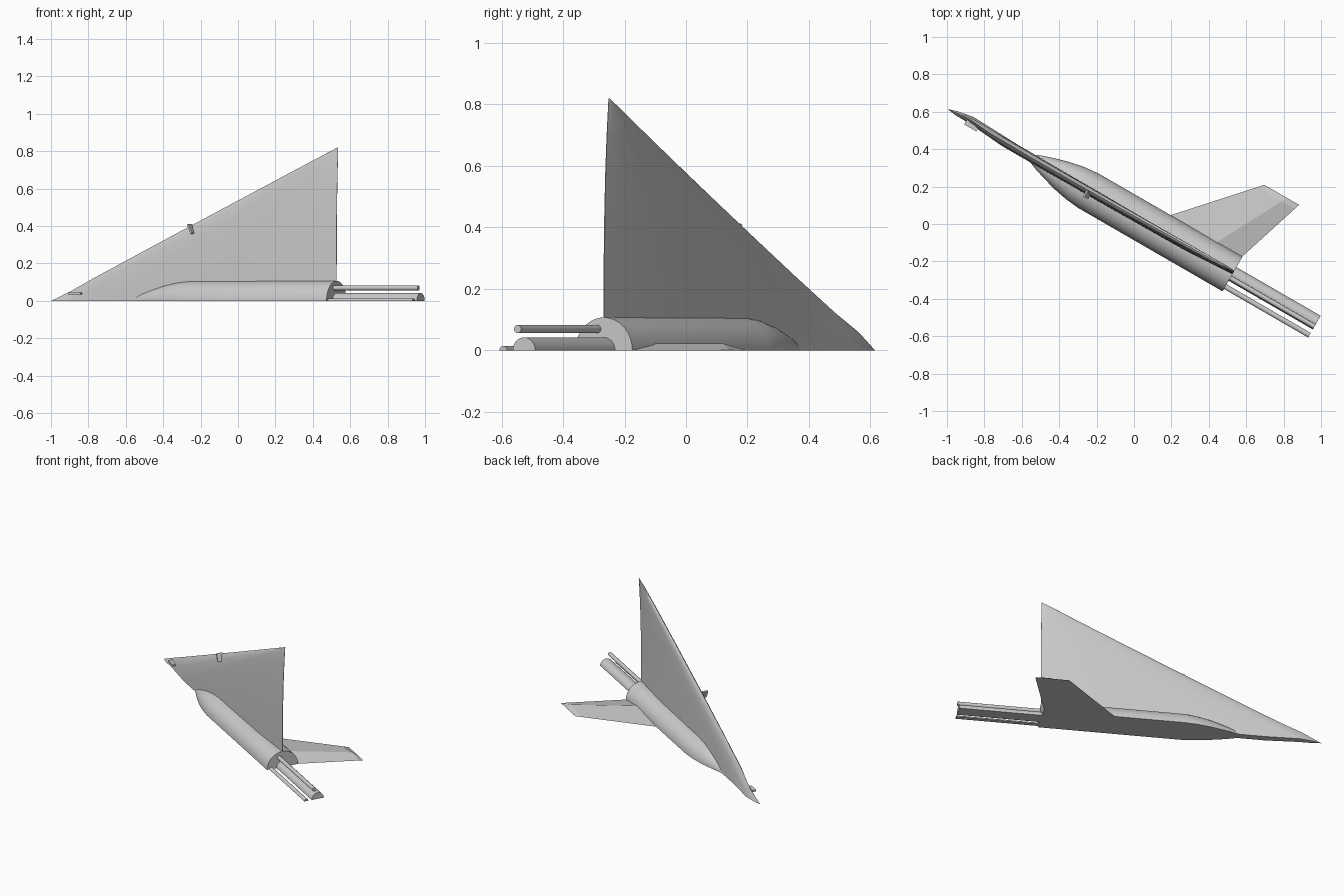
import bpy, bmesh, math
from mathutils import Matrix

cube = bpy.data.objects.get("Cube")
if cube:
    bpy.data.objects.remove(cube, do_unlink=True)

gray = bpy.data.materials.new("light_gray")
gray.use_nodes = True
COLOR = (0.6, 0.6, 0.6, 1)
gray.diffuse_color = COLOR
gray.node_tree.nodes["Principled BSDF"].inputs["Base Color"].default_value = COLOR

# The parts are laid out along x, then the whole assembly is yawed
YAW = Matrix.Rotation(math.radians(-30), 4, 'Z')
AXIS = 0.032
TAIL = 0.59
STING_END = 1.11


def loft(name, rings, angle=30):
    """Skin a list of closed rings and cap both ends."""
    bm = bmesh.new()
    loops = [[bm.verts.new(p) for p in ring] for ring in rings]
    n = len(loops[0])
    for a, b in zip(loops, loops[1:]):
        for i in range(n):
            j = (i + 1) % n
            bm.faces.new((a[i], a[j], b[j], b[i]))
    bm.faces.new(loops[0])
    bm.faces.new(loops[-1])
    bmesh.ops.recalc_face_normals(bm, faces=bm.faces)
    mesh = bpy.data.meshes.new(name)
    bm.to_mesh(mesh)
    bm.free()
    mesh.materials.append(gray)
    obj = bpy.data.objects.new(name, mesh)
    bpy.context.collection.objects.link(obj)
    obj.matrix_world = YAW
    bpy.ops.object.select_all(action='DESELECT')
    obj.select_set(True)
    bpy.context.view_layer.objects.active = obj
    bpy.ops.object.shade_smooth_by_angle(angle=math.radians(angle))
    return obj


def arc(x, y, z, r, span=math.pi, steps=24):
    """Points on a circle, or half circle, across the long axis."""
    count = steps + 1 if span < 4 else steps
    return [(x, y + r * math.cos(span * i / steps), z + r * math.sin(span * i / steps))
            for i in range(count)]


def box(name, center, size, tilt=0):
    bm = bmesh.new()
    bmesh.ops.create_cube(bm, size=1)
    place = Matrix.Translation(center) @ Matrix.Rotation(tilt, 4, 'Y')
    bm.transform(place @ Matrix.Diagonal((*size, 1)))
    mesh = bpy.data.meshes.new(name)
    bm.to_mesh(mesh)
    bm.free()
    mesh.materials.append(gray)
    obj = bpy.data.objects.new(name, mesh)
    bpy.context.collection.objects.link(obj)
    obj.matrix_world = YAW


# Half fuselage with a curved nose
profile = [(-0.69, 0.005), (-0.605, 0.04), (-0.55, 0.058), (-0.466, 0.082),
           (-0.38, 0.099), (-0.3, 0.107), (TAIL, 0.107)]
loft("fuselage", [arc(x, AXIS, 0, r) for x, r in profile])

# Delta wing, standing upright, with a drooped front corner
SPAN = 0.82
SECTION = [(0, 0), (0.03, 0.5), (0.08, 0.85), (0.2, 1), (0.5, 1), (0.8, 0.8), (1, 0.08)]


def wing_ring(z):
    t = z / SPAN
    front = -1.171 + 1.757 * t
    half = 0.024 * max(1 - t, 0.001) ** 0.4

    def point(f, side):
        x = front + (TAIL - front) * f
        droop = 0.014 * math.exp(-((x + 1.03) / 0.1) ** 2)
        return (x, AXIS + 0.018 * t ** 3 + droop + side * half * SECTION_AT[f], z)

    return ([point(f, 1) for f, _ in SECTION] +
            [point(f, -1) for f, _ in reversed(SECTION[1:])])


SECTION_AT = dict(SECTION)
loft("wing", [wing_ring(SPAN * s) for s in (0, 0.07, 0.15, 0.3, 0.5, 0.7, 0.85, 0.95, 1)])

# Half tail fin with a single ridge and a bevelled tip
def fin_ring(y, height):
    front = 0.066 + 0.902 * (y - 0.05)
    rear = 0.56 + 0.32 * (y - 0.05)
    ridge = front + 0.65 * (rear - front)
    return [(front, y, 0), (ridge, y, height), (rear, y, 0)]


loft("tail_fin", [fin_ring(0.05, 0.022), fin_ring(0.5, 0.022), fin_ring(0.53, 0.001)], 8)

# Rear support tube and its two thin rods
loft("support_tube", [arc(x, AXIS, 0, 0.042) for x in (TAIL - 0.02, STING_END)])
loft("upper_rod", [arc(x, 0.008, 0.069, 0.013, math.tau) for x in (TAIL - 0.02, STING_END)])
loft("lower_rod", [arc(x, -0.046, 0, 0.014) for x in (TAIL - 0.02, STING_END)])

# Small plates on the leading edge
box("middle_fence", (-0.295, 0.012, 0.385), (0.01, 0.04, 0.055), math.radians(-25))
box("front_fence", (-1.015, 0.022, 0.04), (0.075, 0.03, 0.01))
